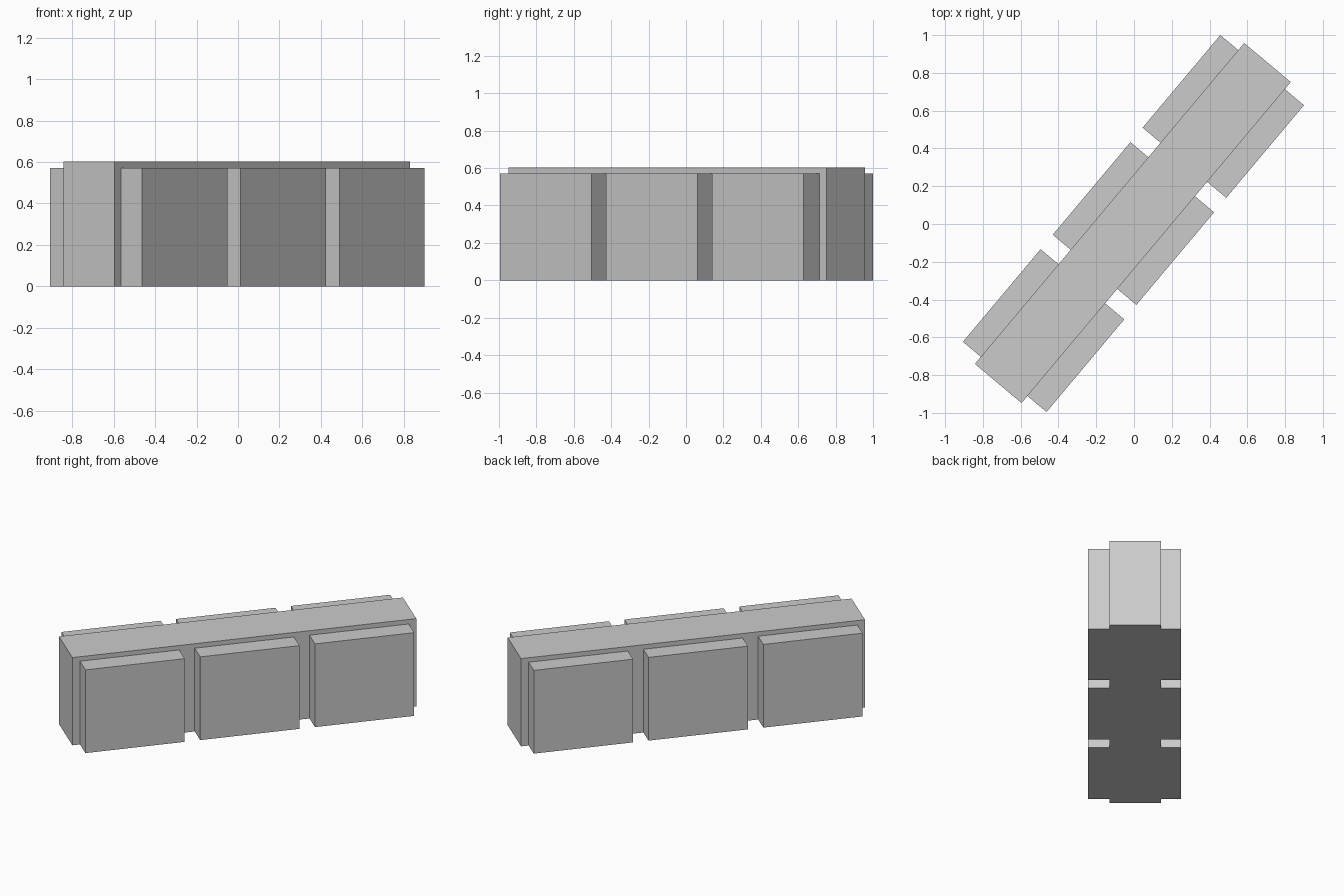
import bpy
from math import radians
from mathutils import Matrix

if "Cube" in bpy.data.objects:
    bpy.data.objects.remove(bpy.data.objects["Cube"])

# The whole model runs along a line turned 50 degrees from x
TURN = Matrix.Rotation(radians(50), 4, 'Z')


def box(name, s0, s1, t0, t1, height):
    """Box standing on the floor: s along the length, t across it."""
    bpy.ops.mesh.primitive_cube_add(size=1)
    ob = bpy.context.object
    ob.name = name
    centre = Matrix.Translation(((s0 + s1) / 2, (t0 + t1) / 2, height / 2))
    scale = Matrix.Diagonal((s1 - s0, t1 - t0, height, 1))
    ob.data.transform(TURN @ centre @ scale)
    return ob


# Central bar
BAR_MIN, BAR_MAX = -0.153, 0.169
box("central_bar", -1.109, 1.109, BAR_MIN, BAR_MAX, 0.603)

# Three lower blocks along each long side
for i, s in enumerate((-0.74, 0.0, 0.74), 1):
    box(f"left_block_{i}", s - 0.32, s + 0.32, BAR_MAX, 0.293, 0.572)
    box(f"right_block_{i}", s - 0.32, s + 0.32, -0.285, BAR_MIN, 0.572)
